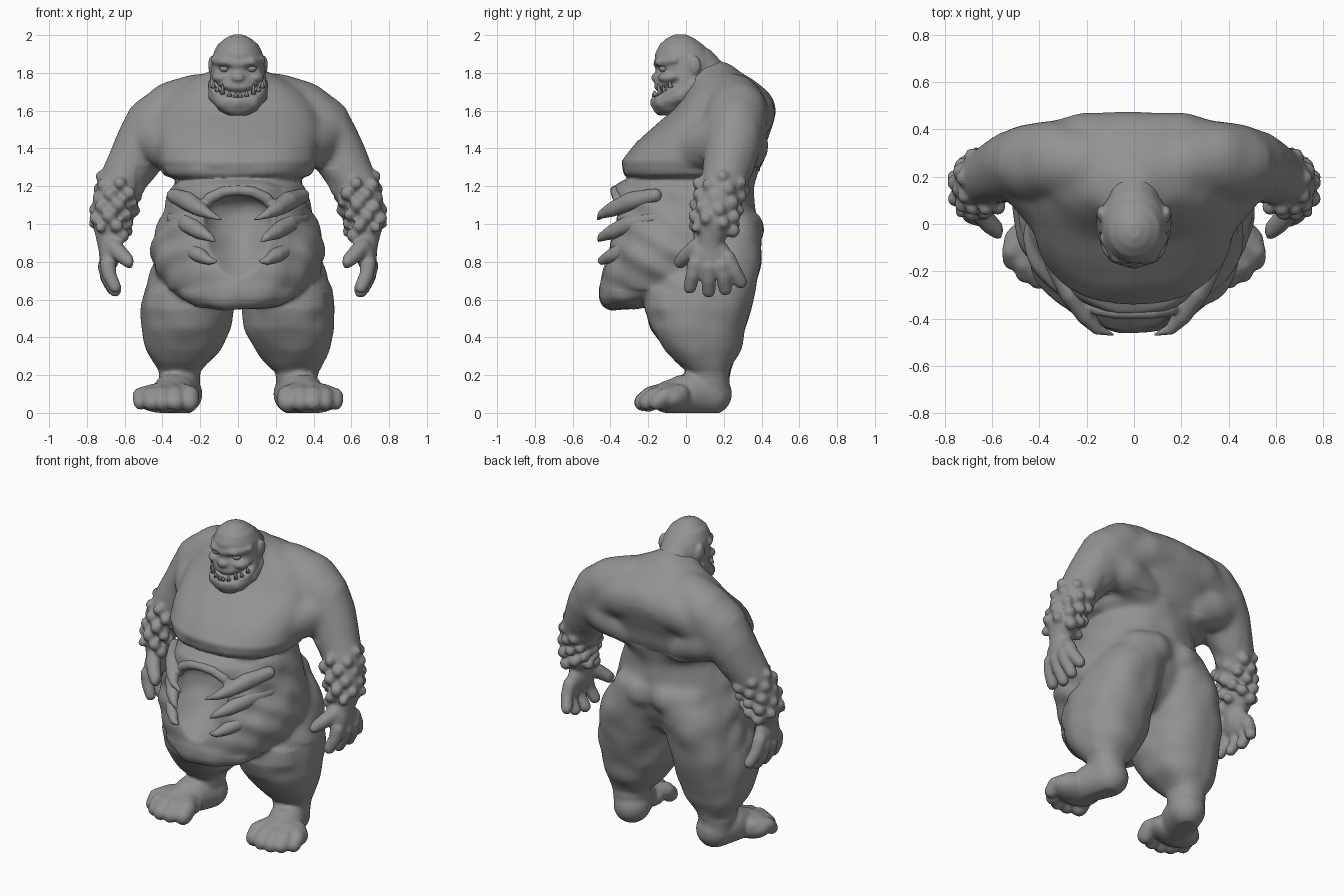
import bpy, bmesh, math, random
from mathutils import Vector, Matrix, noise

if "Cube" in bpy.data.objects:
    bpy.data.objects.remove(bpy.data.objects["Cube"])

random.seed(4)
skin = bpy.data.materials.new("grey_clay")
skin.diffuse_color = (.29, .29, .29, 1)
skin.use_nodes = True
skin.node_tree.nodes["Principled BSDF"].inputs["Base Color"].default_value = skin.diffuse_color


def blob(bm, c, r):
    """Ellipsoid at c; r is a radius or three radii."""
    r = (r, r, r) if isinstance(r, (int, float)) else r
    bmesh.ops.create_icosphere(bm, subdivisions=3, radius=1,
                               matrix=Matrix.Translation(c) @ Matrix.Diagonal((*r, 1)))


def chain(bm, pts, n=6):
    """Row of overlapping balls through points (x, y, z, radius)."""
    for p, q in zip(pts, pts[1:]):
        for i in range(n + 1):
            v = Vector(p).lerp(Vector(q), i / n)
            bmesh.ops.create_icosphere(bm, subdivisions=3 if v[3] > .1 else 2, radius=v[3],
                                       matrix=Matrix.Translation(v[:3]))


def loft(bm, rings, power=2.0, n=40):
    """Stacked rounded rings: (z, centre x, half width, front y, back y)."""
    loops = []
    for z, cx, hw, yf, yb in rings:
        loop = []
        for i in range(n):
            c, s = math.cos(math.tau * i / n), math.sin(math.tau * i / n)
            x = cx + hw * math.copysign(abs(c) ** (2 / power), c)
            y = (yf + yb) / 2 + (yb - yf) / 2 * math.copysign(abs(s) ** (2 / power), s)
            loop.append(bm.verts.new((x, y, z)))
        loops.append(loop)
    for a, b in zip(loops, loops[1:]):
        for i in range(n):
            bm.faces.new((a[i], a[(i + 1) % n], b[(i + 1) % n], b[i]))
    bm.faces.new(loops[0][::-1])
    bm.faces.new(loops[-1])


def mirror(bm):
    g = bmesh.ops.duplicate(bm, geom=bm.verts[:] + bm.edges[:] + bm.faces[:])["geom"]
    for v in g:
        if isinstance(v, bmesh.types.BMVert):
            v.co.x *= -1
    bmesh.ops.reverse_faces(bm, faces=[f for f in g if isinstance(f, bmesh.types.BMFace)])


def finish(name, bm, voxel=None, smooth=4, sculpt=None, soft=None):
    """Fuse the shapes into one skin, blend the soft areas, then sculpt."""
    me = bpy.data.meshes.new(name)
    bmesh.ops.recalc_face_normals(bm, faces=bm.faces[:])
    bm.to_mesh(me)
    bm.free()
    ob = bpy.data.objects.new(name, me)
    bpy.context.collection.objects.link(ob)

    def bake():
        dg = bpy.context.evaluated_depsgraph_get()
        ob.data = bpy.data.meshes.new_from_object(ob.evaluated_get(dg))
        ob.modifiers.clear()

    if voxel:
        m = ob.modifiers.new("fuse", 'REMESH')
        m.mode, m.voxel_size = 'VOXEL', voxel
        m = ob.modifiers.new("soften", 'SMOOTH')
        m.factor, m.iterations = 0.5, smooth
        bake()
    if soft:
        group = ob.vertex_groups.new(name="soft")
        group.add([v.index for v in ob.data.vertices if soft(v.co)], 1, 'REPLACE')
        m = ob.modifiers.new("blend", 'SMOOTH')
        m.factor, m.iterations, m.vertex_group = 0.5, 40, "soft"
        bake()
    if sculpt:
        new = [sculpt(v.co.copy(), v.normal.copy()) for v in ob.data.vertices]
        for v, co in zip(ob.data.vertices, new):
            v.co = co
        m = ob.modifiers.new("soften", 'SMOOTH')
        m.factor, m.iterations = 0.5, 2
    for p in ob.data.polygons:
        p.use_smooth = True
    ob.data.materials.clear()
    ob.data.materials.append(skin)


# body: arms
bm = bmesh.new()
chain(bm, [(.2, .25, 1.64, .155), (.34, .27, 1.59, .165), (.43, .26, 1.52, .165), (.49, .25, 1.43, .153),
           (.55, .23, 1.33, .137), (.615, .2, 1.22, .118), (.665, .165, 1.1, .102),
           (.68, .15, 1.0, .09), (.68, .13, .92, .07), (.675, .13, .85, .06)])
# forearm warts
a, b = Vector((.61, .195, 1.235)), Vector((.685, .14, .95))
for i in range(34):
    t = (i + .5) / 34
    ang = i * 2.4
    r = .113 - .022 * t
    c = a.lerp(b, t) + Vector((math.cos(ang) * r, math.sin(ang) * (r + .015), .2 * math.cos(ang) * r))
    blob(bm, c, random.uniform(.027, .037))
# hands
blob(bm, (.68, .13, .84), (.053, .105, .09))
for base, tip in (((.69, .05, .79), (.65, .02, .665)), ((.70, .12, .77), (.65, .12, .645)),
                  ((.70, .19, .78), (.66, .21, .655)), ((.69, .22, .82), (.665, .29, .69))):
    mid = [(p + q) / 2 for p, q in zip(base, tip)]
    chain(bm, [(*base, .042), (mid[0] + .012, *mid[1:], .036), (*tip, .033)])
chain(bm, [(.66, .06, .88, .045), (.61, .0, .83, .04), (.575, -.03, .80, .034)])

# legs and feet
loft(bm, [(.10, .31, .10, .02, .22), (.22, .31, .11, 0, .23), (.26, .305, .145, -.05, .25),
          (.32, .29, .19, -.1, .28), (.45, .272, .235, -.185, .315), (.55, .27, .245, -.22, .345),
          (.65, .26, .235, -.21, .37), (.75, .235, .225, -.15, .39), (.84, .215, .21, -.05, .40),
          (.93, .19, .18, 0, .39), (1.02, .17, .12, .1, .36)], 2.2)
chain(bm, [(.30, .13, .1, .11), (.34, .02, .105, .11), (.375, -.09, .085, .085)])
blob(bm, (.385, -.08, .08), (.165, .11, .08))
for x, y, r in ((.26, -.2, .052), (.33, -.23, .046), (.40, -.23, .045),
                (.46, -.205, .043), (.515, -.155, .04)):
    chain(bm, [(x * .6 + .15, y + .12, .1, r + .012), (x, y + .04, .09, r + .003), (x, y, .055, r)])

# fleshy shoulder, armpit and back masses
chain(bm, [(.22, -.08, 1.38, .13), (.33, .05, 1.40, .125), (.42, .18, 1.45, .14)])
chain(bm, [(.2, .30, 1.36, .11), (.34, .315, 1.41, .12), (.44, .28, 1.46, .135)])
chain(bm, [(.38, .29, 1.5, .13), (.2, .335, 1.58, .135), (0, .34, 1.6, .135)])
chain(bm, [(.22, .26, .97, .10), (.1, .31, .98, .10), (0, .29, 1.0, .09)])
mirror(bm)

# belly and trunk
loft(bm, [(.55, 0, .12, -.41, -.24), (.572, 0, .22, -.44, -.15), (.61, 0, .30, -.455, -.02),
          (.67, 0, .37, -.455, .2),
          (.75, 0, .435, -.445, .30), (.85, 0, .465, -.425, .34), (.95, 0, .445, -.41, .36),
          (1.05, 0, .395, -.40, .365), (1.15, 0, .365, -.39, .36), (1.2, 0, .345, -.375, .36),
          (1.23, 0, .33, -.32, .37), (1.28, 0, .34, -.2, .38), (1.4, 0, .36, -.1, .4)], 2.1)
# chest, hump and neck
loft(bm, [(1.24, 0, .33, -.29, .30), (1.262, 0, .39, -.325, .36), (1.33, 0, .42, -.34, .40),
          (1.42, 0, .435, -.27, .42), (1.5, 0, .44, -.185, .45), (1.6, 0, .42, -.07, .465),
          (1.7, 0, .35, 0, .43), (1.76, 0, .25, .04, .36), (1.82, 0, .12, .05, .26)], 2.3)
chain(bm, [(0, .03, 1.76, .125), (0, .16, 1.70, .165)])


def shape_body(co, no):
    # flabby unevenness and draped belly folds
    k = .013 if co.z < 1.3 and abs(co.x) < .54 and co.z > .2 else .004
    co = co + no * (noise.noise(co * 7) * k + .003)
    if .65 < co.z < 1.22 and abs(co.x) < .5 and co.y < .2:
        fade = min(1, abs(co.x) / .3) * min(1, (.25 - co.y) / .3)
        co += no * .006 * fade * math.sin(40 * (co.z + .6 * co.y))
    # hollow of the belly mouth, steep at the top and fading out below
    if co.y < -.15 and co.z < 1.2:
        dz = (co.z - 1.04) / (.125 if co.z > 1.04 else .33)
        d = (co.x / .18) ** 2 + dz * dz
        if d < 1:
            e = .5 + .7 * max(0, min(1, (1.1 - co.z) / .25))
            co.y += .17 * (1 - d) ** e
    co.z = max(co.z, 0)
    return co


def soft_body(co):
    return (abs(co.x) < .56 and co.z > .24
            and not (1.1 < co.z < 1.34 and co.y < .1) and not (co.z < .68 and co.y < -.1))


finish("body", bm, .0115, 6, shape_body, soft_body)

# belly mouth: lip and inward curling fangs
bm = bmesh.new()
chain(bm, [(0, -.375, 1.178, .028), (.08, -.372, 1.17, .03), (.15, -.358, 1.135, .032),
           (.2, -.335, 1.07, .03)])
for z, tip in ((1.12, (.085, -.468, 1.022)), (1.0, (.12, -.466, .908)), (.875, (.11, -.46, .80))):
    chain(bm, [(.34, -.165, z + .03, .04), (.265, -.29, z, .053), (.205, -.385, z - .04, .042),
               (.155, -.445, z - .068, .025), (*tip, .007)], 8)
mirror(bm)
finish("belly_mouth", bm, .008, 5)

# head: brow, ears, cheeks, jaw, nose
bm = bmesh.new()
chain(bm, [(0, -.148, 1.848, .026), (.07, -.138, 1.856, .03), (.12, -.06, 1.868, .027)])
blob(bm, (.138, .045, 1.84), (.02, .034, .052))
blob(bm, (.09, -.08, 1.775), (.05, .07, .033))
chain(bm, [(0, -.142, 1.645, .05), (.07, -.12, 1.648, .05), (.115, -.03, 1.68, .045),
           (.12, .04, 1.74, .04)])
mirror(bm)
chain(bm, [(0, .06, 1.83, .115), (0, .14, 1.75, .11), (0, .2, 1.68, .10)])
loft(bm, [(1.575, 0, .05, -.15, -.05), (1.6, 0, .10, -.172, .0), (1.65, 0, .14, -.185, .06),
          (1.7, 0, .15, -.17, .1), (1.75, 0, .15, -.165, .15), (1.8, 0, .145, -.16, .17),
          (1.85, 0, .14, -.165, .165), (1.9, 0, .132, -.165, .135), (1.95, 0, .108, -.14, .09),
          (1.985, 0, .065, -.1, .04), (2.003, 0, .025, -.06, 0)])
blob(bm, (0, -.16, 1.775), (.036, .024, .026))


def mouth_z(a):
    return 1.69 + .09 * (1 - math.cos(a))


def shape_head(co, no):
    # mouth groove and eye sockets
    a = math.atan2(co.x, -(co.y + .01))
    if abs(a) < 1.4:
        push = .035 * math.exp(-((co.z - mouth_z(a)) / .017) ** 2) * min(1, (1.4 - abs(a)) * 5)
        co += Vector((-math.sin(a), math.cos(a), 0)) * push
    if co.y < 0:
        co.y += .028 * math.exp(-((abs(co.x) - .07) / .03) ** 2 - ((co.z - 1.82) / .018) ** 2)
    return co


finish("head", bm, .0075, 4, shape_head)

# eyes
bm = bmesh.new()
blob(bm, (.072, -.118, 1.823), (.026, .024, .02))
mirror(bm)
finish("eyes", bm)

# uneven teeth along the grin
bm = bmesh.new()
for a, h in ((.08, .025), (.32, .03), (.6, .055), (.85, .025), (1.1, .035)):
    c = Vector((.145 * math.sin(a), -.012 - .16 * math.cos(a), mouth_z(a) - .018 + h / 2))
    bmesh.ops.create_cone(bm, cap_ends=True, segments=10, radius1=.014, radius2=.003, depth=h,
                          matrix=Matrix.Translation(c) @ Matrix.Rotation(.25, 4, 'X'))
mirror(bm)
finish("teeth", bm)
